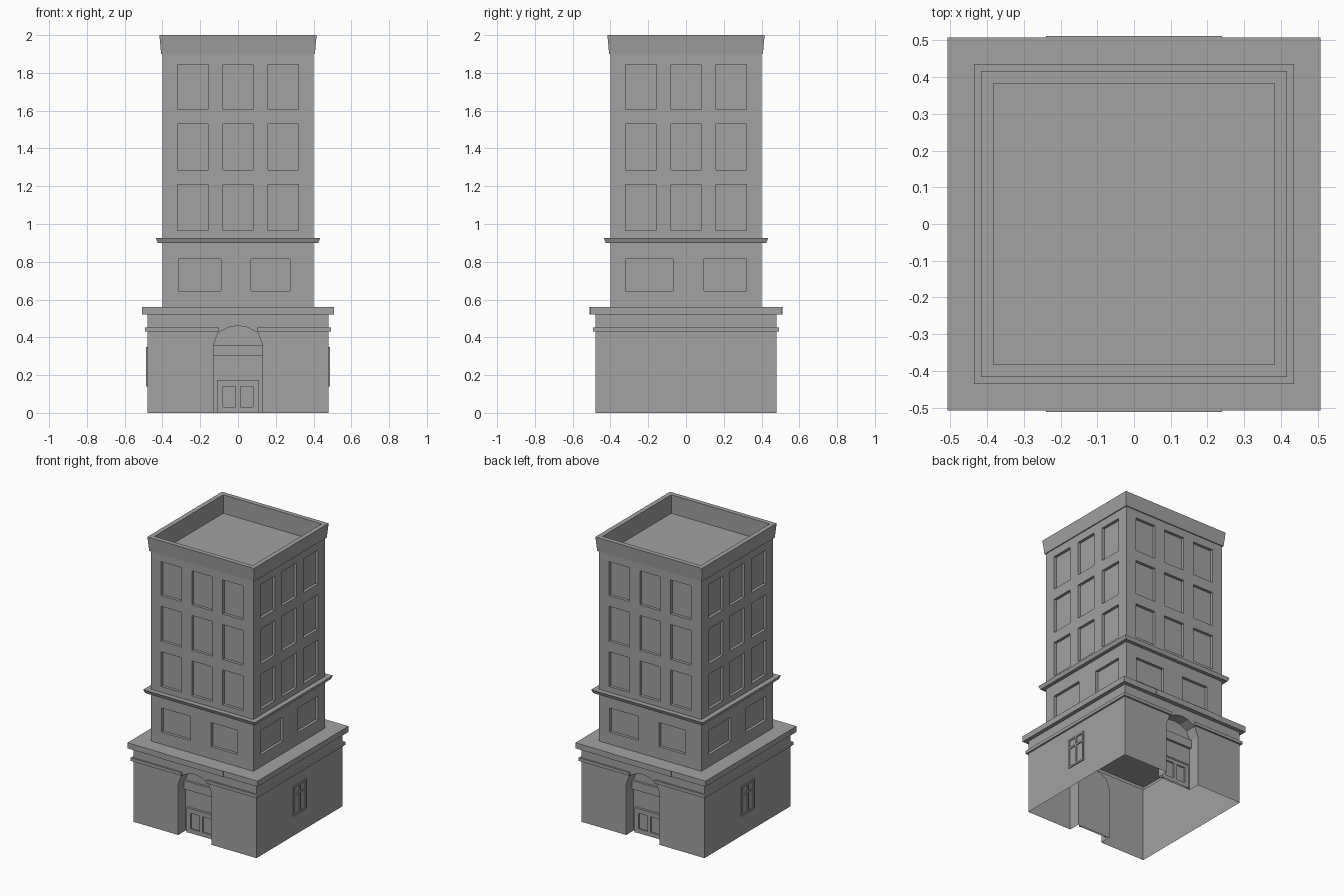
import bpy
import bmesh
import math
from mathutils import Matrix

cube = bpy.data.objects.get("Cube")
if cube:
    bpy.data.objects.remove(cube, do_unlink=True)

stone = bpy.data.materials.new("grey_stone")
stone.use_nodes = True
GREY = (0.36, 0.36, 0.36, 1)
stone.diffuse_color = GREY
stone.node_tree.nodes["Principled BSDF"].inputs["Base Color"].default_value = GREY


def finish(bm, name, turn=0):
    """Turn the part by quarter turns about z and make it an object."""
    bm.transform(Matrix.Rotation(turn * math.pi / 2, 4, "Z"))
    mesh = bpy.data.meshes.new(name)
    bm.to_mesh(mesh)
    bm.free()
    mesh.materials.append(stone)
    obj = bpy.data.objects.new(name, mesh)
    bpy.context.collection.objects.link(obj)
    return obj


def face(bm, points):
    bm.faces.new([bm.verts.new(p) for p in points])


def reveal(bm, outline, y, depth, closed=True):
    """Recess an outline (x, z) into the wall: side strips and a back face."""
    count = len(outline)
    for i in range(count if closed else count - 1):
        (x0, z0), (x1, z1) = outline[i], outline[(i + 1) % count]
        face(bm, [(x0, y, z0), (x1, y, z1), (x1, y + depth, z1), (x0, y + depth, z0)])
    face(bm, [(x, y + depth, z) for x, z in outline])


def wall(name, xs, zs, dist, depth, turn):
    """Grid wall facing front; cells with both indices odd are recessed."""
    bm = bmesh.new()
    for i in range(len(xs) - 1):
        for j in range(len(zs) - 1):
            cell = [(xs[i], zs[j]), (xs[i + 1], zs[j]),
                    (xs[i + 1], zs[j + 1]), (xs[i], zs[j + 1])]
            if i % 2 and j % 2:
                reveal(bm, cell, -dist, depth)
            else:
                face(bm, [(x, -dist, z) for x, z in cell])
    bmesh.ops.remove_doubles(bm, verts=bm.verts, dist=0.0001)
    finish(bm, name, turn)


def square_band(name, profile, cap=False):
    """Sweep a (half width, height) profile around a square."""
    bm = bmesh.new()
    rings = [[bm.verts.new((sx * h, sy * h, z))
              for sx, sy in ((-1, -1), (1, -1), (1, 1), (-1, 1))] for h, z in profile]
    for low, high in zip(rings, rings[1:]):
        for i in range(4):
            k = (i + 1) % 4
            bm.faces.new((low[i], low[k], high[k], high[i]))
    if cap:
        bm.faces.new(rings[-1])
    finish(bm, name)


def boxes(name, spans, turn):
    """Boxes given as (x range, y range, z range)."""
    bm = bmesh.new()
    for x, y, z in spans:
        size = Matrix.Diagonal((x[1] - x[0], y[1] - y[0], z[1] - z[0], 1))
        place = Matrix.Translation((sum(x) / 2, sum(y) / 2, sum(z) / 2))
        bmesh.ops.create_cube(bm, size=1, matrix=place @ size)
    finish(bm, name, turn)


# Main sizes
BASE, TOWER, DOOR = 0.48, 0.40, 0.13
BASE_TOP, SLAB_TOP = 0.52, 0.56

# Stepped slab, middle ledge, and cornice with sunken roof
square_band("base_slab", [(BASE, BASE_TOP), (0.507, BASE_TOP), (0.507, SLAB_TOP), (TOWER, SLAB_TOP)])
square_band("middle_ledge", [(TOWER, 0.9), (0.425, 0.9), (0.435, 0.925), (TOWER, 0.925)])
square_band("cornice_and_roof",
            [(TOWER, 1.9), (0.407, 1.9), (0.416, 2), (0.383, 2), (0.383, 1.87)], cap=True)

# Ceiling over the open base
bm = bmesh.new()
face(bm, [(-TOWER, -TOWER, SLAB_TOP), (-TOWER, TOWER, SLAB_TOP),
          (TOWER, TOWER, SLAB_TOP), (TOWER, -TOWER, SLAB_TOP)])
finish(bm, "base_ceiling")

# Tower walls with recessed windows
upper_x = [-TOWER, -0.32, -0.16, -0.08, 0.08, 0.16, 0.32, TOWER]
upper_z = [0.925, 0.965, 1.21, 1.285, 1.53, 1.605, 1.845, 1.9]
lower_z = [SLAB_TOP, 0.645, 0.815, 0.9]
lower_front = [-TOWER, -0.315, -0.09, 0.07, 0.275, TOWER]
lower_side = [-TOWER, -0.32, -0.07, 0.095, 0.32, TOWER]
for turn, side in enumerate(("front", "left", "back", "right")):
    wall(side + "_upper_wall", upper_x, upper_z, TOWER, 0.02, turn)
    wall(side + "_lower_wall", lower_side if turn % 2 else lower_front,
         lower_z, TOWER, 0.02, turn)

# Doorway outline, from the lower right up over the arch
half_arch = [(DOOR, 0), (DOOR, 0.36), (0.105, 0.425), (0.05, 0.453)]
arch = half_arch + [(0, 0.462)] + [(-x, z) for x, z in reversed(half_arch)]

for turn, side in ((0, "front"), (2, "back")):
    # Facade with arched recess
    bm = bmesh.new()
    outer = [(-BASE, 0), (-BASE, BASE_TOP), (BASE, BASE_TOP), (BASE, 0)]
    face(bm, [(x, -BASE, z) for x, z in reversed(outer + arch)])
    reveal(bm, arch, -BASE, 0.08, closed=False)
    bmesh.ops.remove_doubles(bm, verts=bm.verts, dist=0.0001)
    finish(bm, side + "_base_wall", turn)

    # Double door with sunken panels, frame and lintel
    wall(side + "_double_door", [-0.1, -0.08, -0.012, 0.012, 0.08, 0.1],
         [0, 0.03, 0.14, 0.165], 0.412, 0.01, turn)
    y = (-0.416, -0.4)
    boxes(side + "_door_frame", [
        ((-0.11, -0.1), y, (0, 0.175)), ((0.1, 0.11), y, (0, 0.175)),
        ((-0.1, 0.1), y, (0.165, 0.175)), ((-DOOR, DOOR), y, (0.3, 0.36))], turn)

    # Ledge broken by the arch, and raised plate on the slab
    boxes(side + "_base_ledge", [
        (x, (-0.492, -BASE), (0.43, 0.452)) for x in ((-0.492, -0.1), (0.1, 0.492))], turn)
    boxes(side + "_slab_plate", [((-0.24, 0.24), (-0.511, -0.507), (BASE_TOP, SLAB_TOP))], turn)

for turn, side in ((1, "left"), (3, "right")):
    # Plain side wall with ledge
    wall(side + "_base_wall", [-BASE, BASE], [0, BASE_TOP], BASE, 0, turn)
    boxes(side + "_base_ledge", [((-BASE, BASE), (-0.492, -BASE), (0.43, 0.452))], turn)

    # Small window frame with mullion and transom
    y = (-0.487, -BASE)
    uprights = [((x - 0.006, x + 0.006), y, (0.14, 0.35)) for x in (-0.069, 0, 0.069)]
    rails = [((-0.075, 0.075), y, (z - 0.006, z + 0.006)) for z in (0.146, 0.285, 0.344)]
    boxes(side + "_window_frame", uprights + rails, turn)
